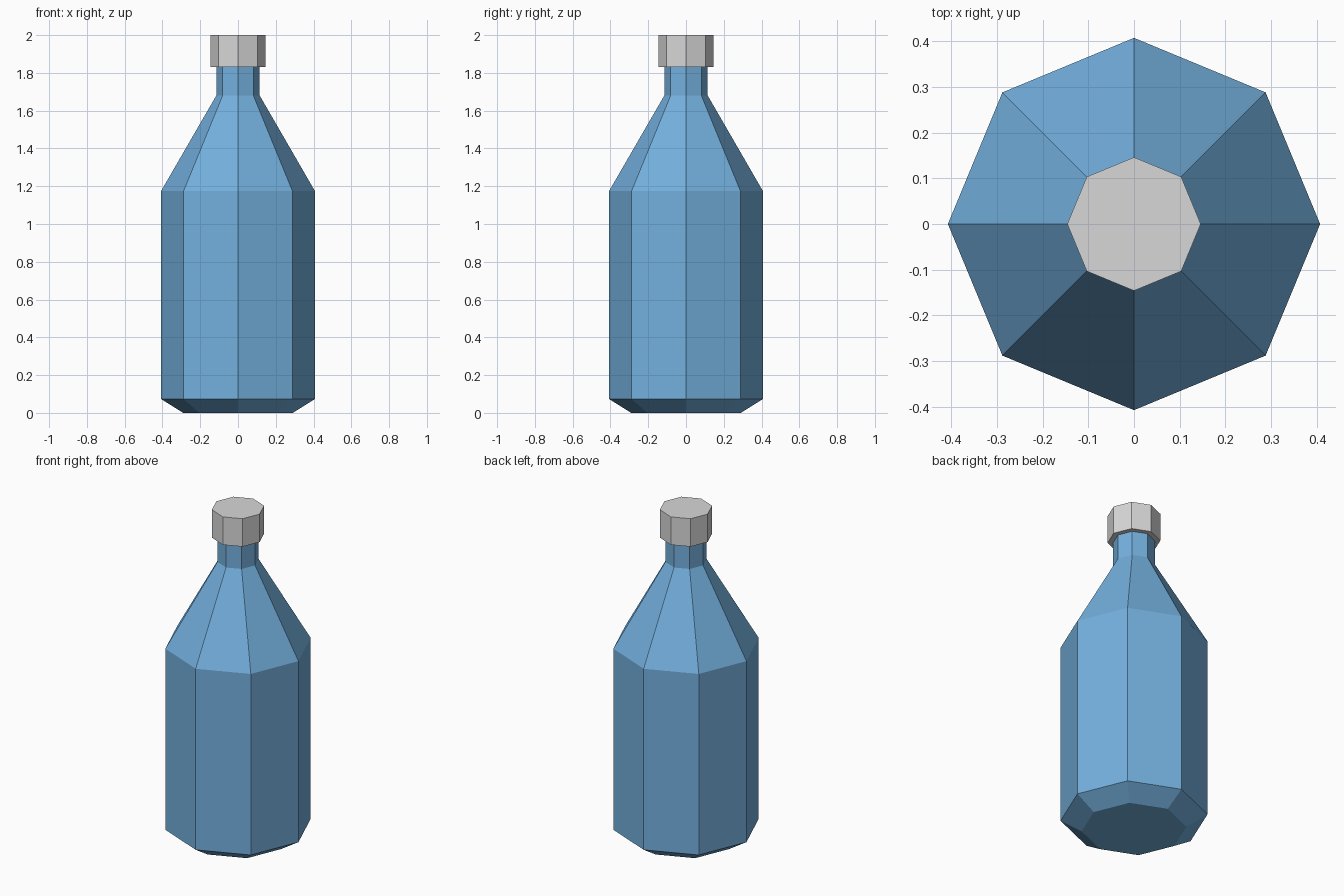
import bpy
import bmesh
from math import cos, sin, tau

SIDES = 8

cube = bpy.data.objects.get("Cube")
if cube:
    bpy.data.objects.remove(cube, do_unlink=True)


def make_material(name, color):
    mat = bpy.data.materials.new(name)
    mat.use_nodes = True
    mat.diffuse_color = color
    mat.node_tree.nodes["Principled BSDF"].inputs["Base Color"].default_value = color
    return mat


def lathe(name, profile, mat):
    """Closed faceted solid from (radius, height) rings, corners on the axes."""
    bm = bmesh.new()
    rings = [[bm.verts.new((r * cos(tau * i / SIDES), r * sin(tau * i / SIDES), z))
              for i in range(SIDES)] for r, z in profile]
    for low, high in zip(rings, rings[1:]):
        for i in range(SIDES):
            j = (i + 1) % SIDES
            bm.faces.new((low[i], low[j], high[j], high[i]))
    bm.faces.new(rings[0][::-1])
    bm.faces.new(rings[-1])
    mesh = bpy.data.meshes.new(name)
    bm.to_mesh(mesh)
    bm.free()
    mesh.materials.append(mat)
    obj = bpy.data.objects.new(name, mesh)
    bpy.context.collection.objects.link(obj)
    return obj


blue = make_material("bottle_blue", (0.174, 0.434, 0.73, 1))
grey = make_material("cap_grey", (0.68, 0.68, 0.69, 1))

# Bottle: chamfered base, straight body, sloped shoulder, narrow neck
lathe("bottle_body", [(0.29, 0), (0.407, 0.073), (0.407, 1.175),
                      (0.115, 1.68), (0.115, 1.83)], blue)

# Screw cap
lathe("bottle_cap", [(0.146, 1.83), (0.146, 2.0)], grey)
